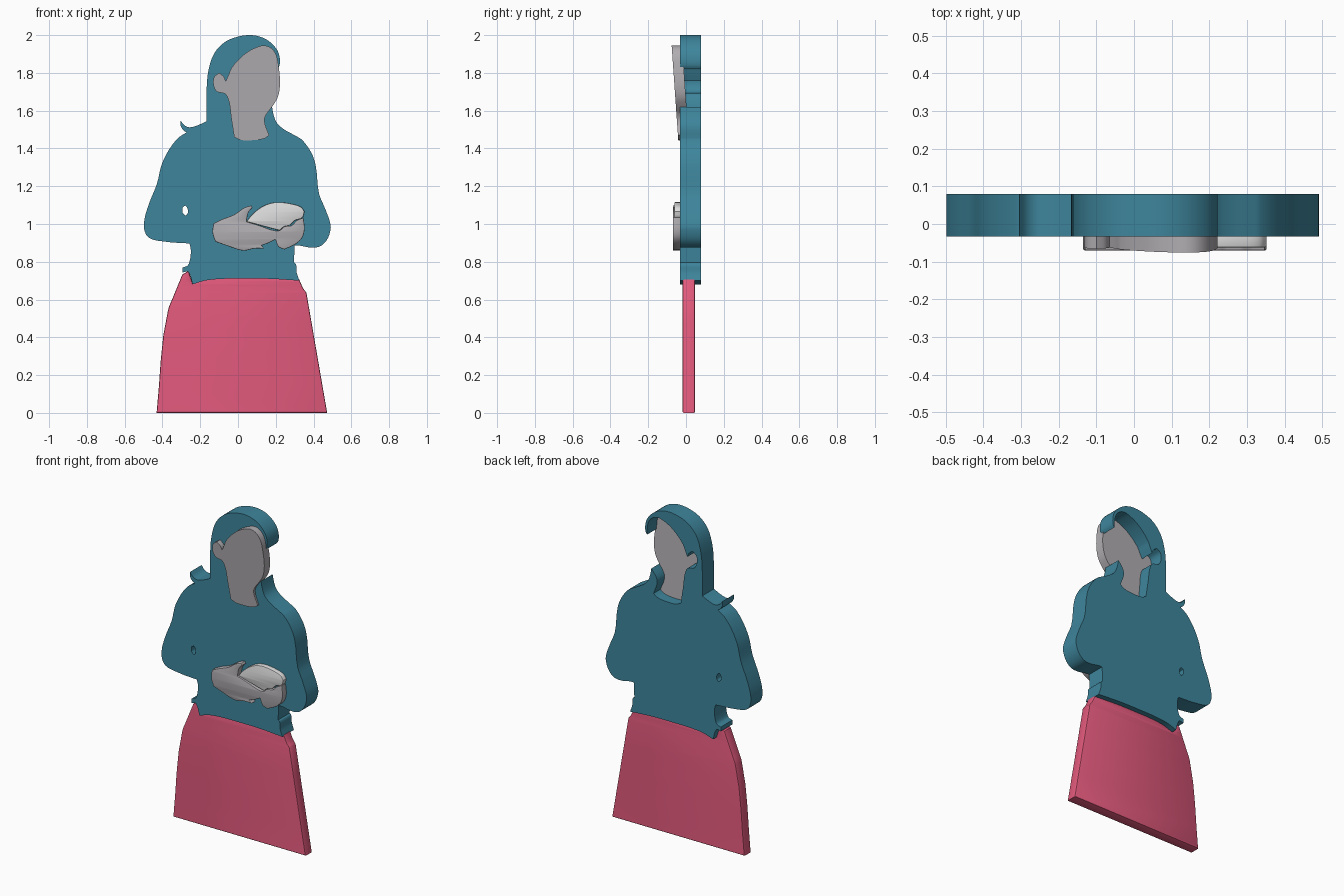
import bpy, bmesh, math
from mathutils import Vector


def material(name, rgb):
    m = bpy.data.materials.new(name)
    m.diffuse_color = (*rgb, 1.0)
    return m


TEAL = material("teal cloth", (0.048, 0.235, 0.33))
PINK = material("pink cloth", (0.75, 0.10, 0.20))
GREY = material("grey skin", (0.44, 0.42, 0.44))
PALE = material("pale paper", (0.72, 0.72, 0.72))


def smooth_loop(points, steps=4, corner=50):
    """Round a closed outline, leaving tight turns as sharp corners."""
    pts = [Vector(p) for p in points]
    n = len(pts)
    sharp, tangent = [], []
    for i in range(n):
        a, b = pts[i] - pts[i - 1], pts[(i + 1) % n] - pts[i]
        sharp.append(a.angle(b) > math.radians(corner))
        tangent.append((a.normalized() + b.normalized()).normalized())
    out = []
    for i in range(n):
        j = (i + 1) % n
        p, q = pts[i], pts[j]
        chord = q - p
        tp = chord if sharp[i] else tangent[i] * chord.length
        tq = chord if sharp[j] else tangent[j] * chord.length
        for k in range(steps):
            t = k / steps
            out.append(p * (2*t**3 - 3*t**2 + 1) + tp * (t**3 - 2*t**2 + t)
                       + q * (3*t**2 - 2*t**3) + tq * (t**3 - t**2))
    return out


def slab(name, loops, y0, y1, mat, bevel=0.0, lean=None, corner=50):
    """Cut-out plate from front outlines, between depths y0 and y1."""
    cu = bpy.data.curves.new(name, 'CURVE')
    cu.dimensions = '2D'
    cu.fill_mode = 'BOTH'
    cu.extrude = (y1 - y0) / 2 - bevel
    cu.bevel_depth = bevel
    cu.offset = -bevel
    cu.bevel_resolution = 1
    for loop in loops:
        pts = smooth_loop(loop, corner=corner)
        sp = cu.splines.new('POLY')
        sp.points.add(len(pts) - 1)
        for sp_pt, p in zip(sp.points, pts):
            sp_pt.co = (p.x, p.y, 0, 1)
        sp.use_cyclic_u = True
    tmp = bpy.data.objects.new(name + "_outline", cu)
    bpy.context.collection.objects.link(tmp)
    deps = bpy.context.evaluated_depsgraph_get()
    me = bpy.data.meshes.new_from_object(tmp.evaluated_get(deps))
    bpy.data.objects.remove(tmp)
    bm = bmesh.new()
    bm.from_mesh(me)
    bmesh.ops.remove_doubles(bm, verts=bm.verts, dist=0.0002)
    for v in bm.verts:
        x, z, d = v.co
        y = (y0 + y1) / 2 - d
        if lean:
            y += (lean[0] - z) * lean[1]
        v.co = (x, y, z)
    bmesh.ops.recalc_face_normals(bm, faces=bm.faces)
    bm.to_mesh(me)
    bm.free()
    me.materials.clear()
    me.materials.append(mat)
    ob = bpy.data.objects.new(name, me)
    bpy.context.collection.objects.link(ob)
    bpy.ops.object.select_all(action='DESELECT')
    ob.select_set(True)
    bpy.context.view_layer.objects.active = ob
    bpy.ops.object.shade_smooth_by_angle(angle=math.radians(30))
    return ob


# Edge shared by face and clothing: neck, ear, hairline
face_edge = [(.15, 1.58), (.14, 1.55), (.165, 1.47), (.14, 1.453), (.06, 1.443),
             (.01, 1.446), (-.02, 1.46), (-.035, 1.555), (-.055, 1.67),
             (-.07, 1.69), (-.11, 1.70), (-.13, 1.735), (-.125, 1.78),
             (-.10, 1.80), (-.075, 1.78), (-.065, 1.757), (-.05, 1.79),
             (-.035, 1.825), (.035, 1.90), (.085, 1.93), (.135, 1.945),
             (.17, 1.935), (.20, 1.90)]
jaw = [(.217, 1.82), (.222, 1.735), (.21, 1.67), (.18, 1.62)]

# Hair from the right tip over the crown to the flick on the left shoulder
hair = [(.21, 1.82), (.22, 1.84), (.22, 1.885), (.205, 1.925), (.157, 1.973),
        (.105, 1.995), (.06, 2.0), (0, 1.992), (-.07, 1.963), (-.125, 1.905),
        (-.157, 1.81), (-.167, 1.69), (-.167, 1.544), (-.215, 1.522),
        (-.257, 1.512), (-.283, 1.522), (-.304, 1.547), (-.304, 1.522),
        (-.288, 1.495), (-.272, 1.485)]
# Left sleeve, waist hem, right sleeve and collar
sleeve_left = [(-.32, 1.453), (-.40, 1.326), (-.43, 1.21), (-.473, 1.103),
               (-.497, 1.013), (-.495, .965), (-.473, .928), (-.39, .907),
               (-.257, .897), (-.25, .865), (-.257, .80), (-.267, .78),
               (-.293, .77), (-.293, .743), (-.267, .75), (-.257, .737)]
hem = [(-.24, .68), (-.177, .70), (-.098, .709), (.035, .711), (.167, .71),
       (.325, .70), (.31, .745), (.305, .79), (.296, .796), (.30, .886)]
sleeve_right = [(.325, .886), (.378, .876), (.43, .88), (.468, .912), (.49, .97),
                (.49, .995), (.463, 1.077), (.43, 1.157), (.41, 1.316),
                (.39, 1.374), (.336, 1.448), (.31, 1.464), (.235, 1.507),
                (.204, 1.538), (.188, 1.58), (.18, 1.62)]
arm_gap = [(-.292, 1.09), (-.278, 1.098), (-.267, 1.082), (-.267, 1.055),
           (-.278, 1.045), (-.294, 1.062)]

slab("hair_and_top", [hair + sleeve_left + hem + sleeve_right + face_edge, arm_gap],
     -.033, .08, TEAL)
slab("face", [face_edge + jaw], -.076, -.02, GREY, lean=(1.945, .07))

# Skirt tucked against the hem
skirt = [(-.431, 0), (-.37, .546), (-.345, .61), (-.295, .732), (-.262, .752),
         (-.24, .685), (-.177, .705), (-.098, .714), (.035, .716), (.167, .715),
         (.325, .705), (.345, .66), (.362, .637), (.472, 0)]
slab("skirt", [skirt], -.018, .048, PINK, bevel=.007, corner=20)

# Cupped hands and the open booklet they hold
hands = [(-.135, .955), (-.13, 1.003), (-.087, 1.024), (-.02, 1.05), (.035, 1.087),
         (.07, 1.098), (.077, 1.088), (.055, 1.06), (.045, 1.013), (.114, .992),
         (.193, .966), (.22, .966), (.246, .987), (.283, .992), (.31, 1.018),
         (.347, 1.034), (.352, .97), (.34, .928), (.31, .897), (.246, .865),
         (.214, .88), (.198, .918), (.167, .902), (.125, .886), (.14, .87),
         (.087, .87), (.03, .859), (-.045, .88), (-.12, .907)]
slab("hands", [hands], -.07, -.02, GREY, bevel=.004)
booklet = [(.045, 1.013), (.075, 1.05), (.13, 1.093), (.193, 1.114), (.30, 1.103),
           (.336, 1.088), (.352, 1.066), (.341, 1.034), (.30, 1.018),
           (.272, .992), (.246, .987), (.22, .966), (.14, .987)]
slab("booklet", [booklet], -.062, -.02, PALE, bevel=.004)
